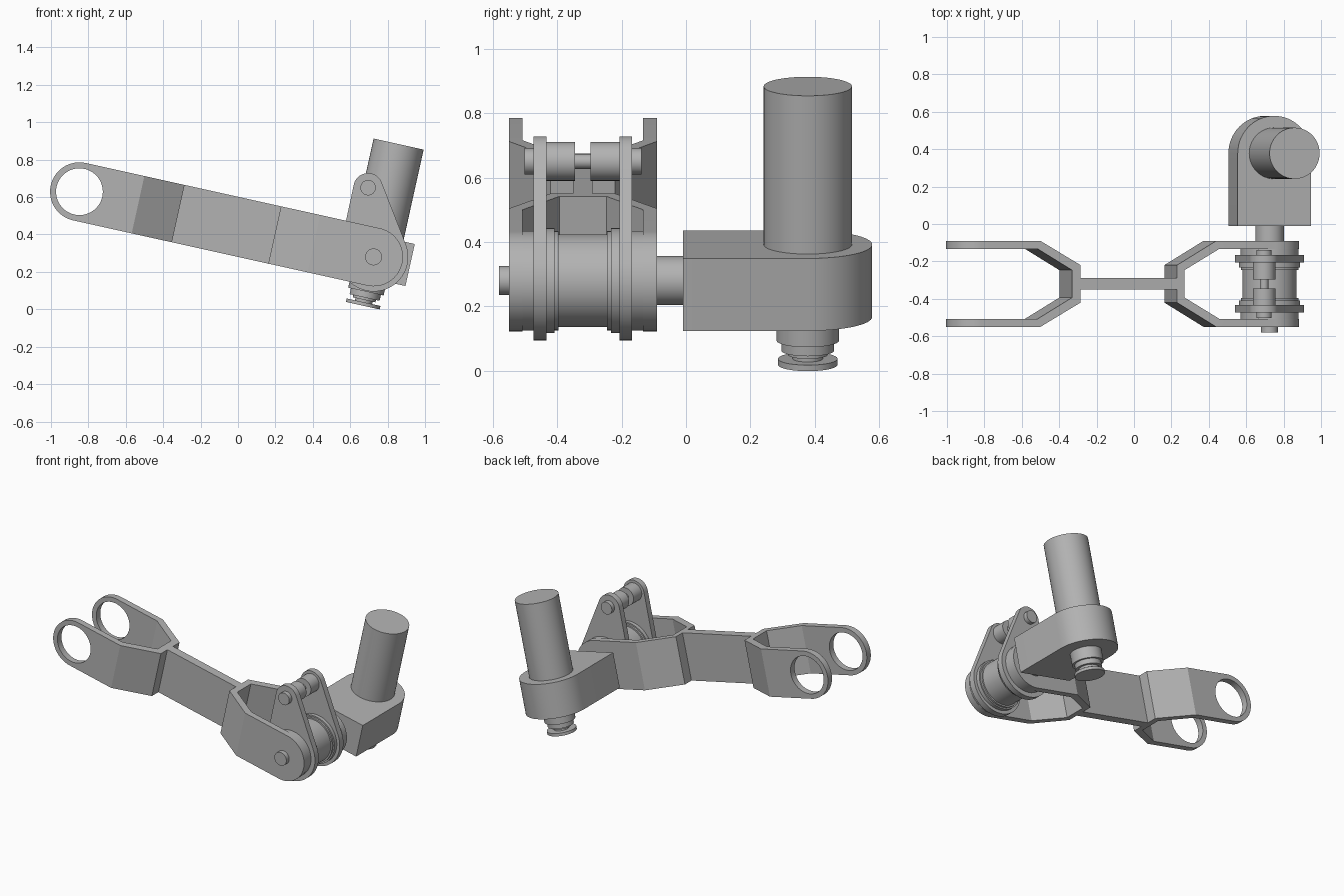
import bpy, bmesh
from math import sin, cos, pi, radians
from mathutils import Matrix, Vector
from mathutils.geometry import convex_hull_2d

cube = bpy.data.objects.get("Cube")
if cube:
    bpy.data.objects.remove(cube, do_unlink=True)

# Tilted frame with its origin on the main pivot
FRAME = Matrix.Translation((0.725, 0, 0.28)) @ Matrix.Rotation(radians(12.5), 4, 'Y')
MID = -0.32      # y of the arm's centre plane
MOTOR_Y = 0.378

grey = bpy.data.materials.new("machined_grey")
grey.use_nodes = True
grey.diffuse_color = (0.45, 0.45, 0.45, 1)
grey.node_tree.nodes["Principled BSDF"].inputs["Base Color"].default_value = (0.45, 0.45, 0.45, 1)


def finish(name, bm):
    bmesh.ops.recalc_face_normals(bm, faces=bm.faces)
    mesh = bpy.data.meshes.new(name)
    bm.to_mesh(mesh)
    bm.free()
    mesh.materials.append(grey)
    ob = bpy.data.objects.new(name, mesh)
    bpy.context.collection.objects.link(ob)
    ob.matrix_world = FRAME
    return ob


def smooth(ob):
    bpy.ops.object.select_all(action='DESELECT')
    ob.select_set(True)
    bpy.context.view_layer.objects.active = ob
    bpy.ops.object.shade_smooth_by_angle(angle=radians(30))


def prism(name, outline, axis, low, high):
    """Extrude a 2D outline along y (outline in x, z) or z (outline in x, y)."""
    bm = bmesh.new()
    place = (lambda a, b: (a, low, b)) if axis == 'Y' else (lambda a, b: (a, b, low))
    face = bm.faces.new([bm.verts.new(place(a, b)) for a, b in outline])
    out = bmesh.ops.extrude_face_region(bm, geom=[face])
    step = Vector((0, high - low, 0) if axis == 'Y' else (0, 0, high - low))
    bmesh.ops.translate(bm, vec=step, verts=[g for g in out["geom"] if isinstance(g, bmesh.types.BMVert)])
    return finish(name, bm)


def circle(a, b, r, n=64):
    return [(a + r * cos(2 * pi * i / n), b + r * sin(2 * pi * i / n)) for i in range(n)]


def hull(points):
    return [points[i] for i in convex_hull_2d([Vector(p) for p in points])]


def turned(name, axis, centre, steps):
    """Stepped solid of revolution; steps are (position along axis, radius)."""
    bm = bmesh.new()
    rings = []
    for t, r in steps:
        ring = []
        for a, b in circle(centre[0], centre[1], r):
            ring.append(bm.verts.new((a, t, b) if axis == 'Y' else (a, b, t)))
        rings.append(ring)
    for lower, upper in zip(rings, rings[1:]):
        for i in range(len(lower)):
            j = i - 1
            bm.faces.new((lower[j], lower[i], upper[i], upper[j]))
    bm.faces.new(rings[0])
    bm.faces.new(rings[-1])
    ob = finish(name, bm)
    smooth(ob)
    return ob


def boolean(ob, cutter, operation):
    mod = ob.modifiers.new(operation, 'BOOLEAN')
    mod.operation, mod.object, mod.solver = operation, cutter, 'EXACT'
    bpy.context.view_layer.objects.active = ob
    bpy.ops.object.modifier_apply(modifier=mod.name)
    bpy.data.objects.remove(cutter, do_unlink=True)


# Double-forked arm: plan outline trimmed to a round-ended side outline
half = [(-1.116, .073), (-1.305, .187), (-1.8, .187), (-1.8, .23), (-1.29, .23),
        (-1.07, .10), (-1.07, .03), (-.542, .03), (-.542, .10), (-.327, .23),
        (.3, .23), (.3, .187), (-.31, .187), (-.501, .073)]
plan = [(x, MID + y) for x, y in half] + [(x, MID - y) for x, y in reversed(half)]
EYE = -1.611
arm = prism("forked_arm", plan, 'Z', -0.3, 0.3)
side = hull(circle(0, 0, 0.157) + circle(EYE, 0, 0.157))
boolean(arm, prism("side_trim", side, 'Y', -0.8, 0.2), 'INTERSECT')
boolean(arm, prism("eye_cutter", circle(EYE, 0, 0.125), 'Y', -0.8, 0.2), 'DIFFERENCE')
smooth(arm)

# Main pivot drum with collars, front pin and drive shaft
turned("pivot_drum", 'Y', (0, 0), [
    (MID - .187, .155), (MID - .113, .155), (MID - .113, .163), (MID - .088, .163),
    (MID - .088, .154), (MID - .075, .154), (MID - .075, .144), (MID + .075, .144),
    (MID + .075, .154), (MID + .088, .154), (MID + .088, .163), (MID + .113, .163),
    (MID + .113, .155), (MID + .187, .155)])
turned("front_pin", 'Y', (0, 0), [(-0.58, .045), (-0.5, .045)])
turned("drive_shaft", 'Y', (0, 0), [(-0.14, .076), (0.0, .076)])

# Pair of tapered link plates carrying the upper pin
TOP = (-0.109, 0.355)
link = hull(circle(0, 0, 0.185) + circle(*TOP, 0.078))
for label, s in (("front", -1), ("back", 1)):
    y = MID + s * 0.133
    smooth(prism(label + "_link_plate", link, 'Y', y - .02, y + .02))
turned("upper_pin", 'Y', TOP, [
    (MID - .182, .041), (MID - .115, .041), (MID - .115, .06), (MID - .024, .06),
    (MID - .024, .023), (MID + .024, .023), (MID + .024, .06), (MID + .115, .06),
    (MID + .115, .041), (MID + .182, .041)])

# Gear housing with a rounded back
housing = hull([(-0.2, -0.01), (0.2, -0.01)] + circle(0, MOTOR_Y, 0.2))
smooth(prism("gear_housing", housing, 'Z', -0.115, 0.115))

# Motor on top, stepped output flange below
turned("motor", 'Z', (0, MOTOR_Y), [(0.1, .137), (0.618, .137)])
turned("output_flange", 'Z', (0, MOTOR_Y), [
    (-.11, .097), (-.19, .097), (-.19, .082), (-.222, .082), (-.222, .062),
    (-.235, .062), (-.235, .047), (-.248, .047), (-.248, .0925), (-.267, .0925)])
